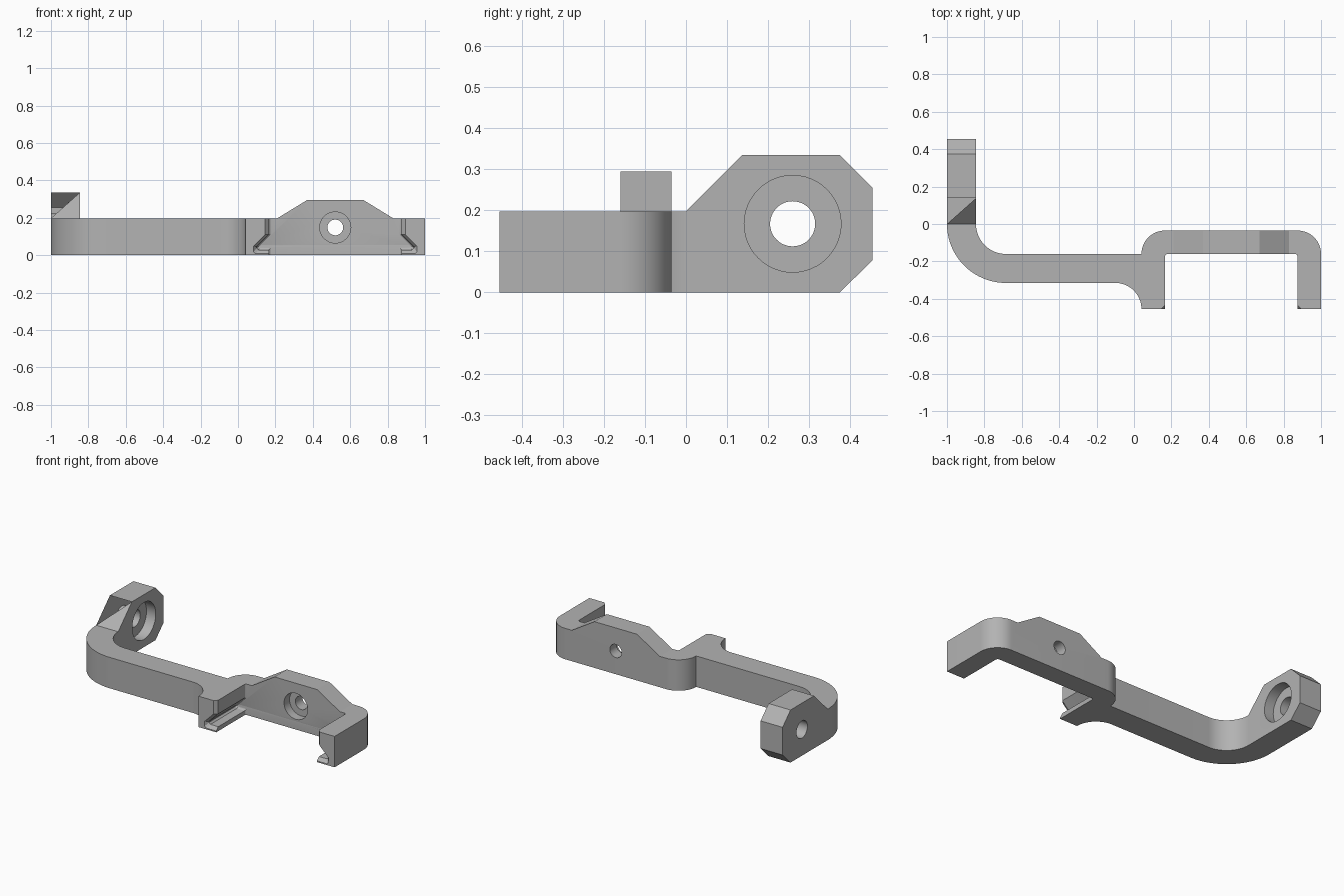
import bpy, bmesh
from math import sin, cos, radians, pi
from mathutils import Matrix

cube = bpy.data.objects.get("Cube")
if cube:
    bpy.data.objects.remove(cube, do_unlink=True)

grey = bpy.data.materials.new("plain grey")
grey.use_nodes = True
grey.diffuse_color = (0.45, 0.45, 0.45, 1)
grey.node_tree.nodes["Principled BSDF"].inputs["Base Color"].default_value = (0.45, 0.45, 0.45, 1)


def arc(cx, cy, r, start, end, steps=16):
    angles = [radians(start + (end - start) * i / steps) for i in range(steps + 1)]
    return [(cx + r * cos(a), cy + r * sin(a)) for a in angles]


def finish(name, bm):
    bmesh.ops.recalc_face_normals(bm, faces=bm.faces)
    mesh = bpy.data.meshes.new(name)
    bm.to_mesh(mesh)
    bm.free()
    mesh.materials.append(grey)
    ob = bpy.data.objects.new(name, mesh)
    bpy.context.collection.objects.link(ob)
    return ob


def loft(name, sections):
    """Skin a list of matching closed 3D rings and cap both ends."""
    bm = bmesh.new()
    rings = [[bm.verts.new(p) for p in s] for s in sections]
    for a, b in zip(rings, rings[1:]):
        for i in range(len(a)):
            j = (i + 1) % len(a)
            bm.faces.new((a[i], a[j], b[j], b[i]))
    bm.faces.new(rings[0])
    bm.faces.new(rings[-1])
    return finish(name, bm)


def prism(name, pts, axis, lo, hi):
    place = {"x": lambda u, v, d: (d, u, v),
             "y": lambda u, v, d: (u, d, v),
             "z": lambda u, v, d: (u, v, d)}[axis]
    return loft(name, [[place(u, v, d) for u, v in pts] for d in (lo, hi)])


def drill(name, u, v, r, axis, lo, hi):
    return prism(name, arc(u, v, r, 0, 352.5, 47), axis, lo, hi)


# Plan outline of the whole bracket
outline = [(-1, 0.455)]
outline += arc(-0.685, 0, 0.315, 180, 270, 20)
outline += arc(-0.1, -0.455, 0.14, 90, 0)
outline += [(1, -0.455)]
outline += arc(0.875, -0.16, 0.125, 0, 90)
outline += arc(0.165, -0.16, 0.125, 90, 180)
outline += arc(-0.685, 0, 0.16, 270, 180)
outline += [(-0.845, 0.455)]
bracket = prism("bracket", outline, "z", 0, 0.335)

# Height profile of the bar, with the raised middle between the jaws
top = [(-1.2, 0.197), (0.21, 0.197), (0.37, 0.295), (0.67, 0.295),
       (0.83, 0.197), (1.2, 0.197), (1.2, 0.5), (-1.2, 0.5)]
cutters = [prism("bar_top_cutter", top, "y", -0.7, 0)]

# Sloped corners of the drilled end pad
corners = {"slope": [(0, 0.197), (0.2, 0.397), (-0.1, 0.397)],
           "upper": [(0.335, 0.375), (0.495, 0.215), (0.495, 0.375)],
           "lower": [(0.335, -0.04), (0.495, 0.118), (0.495, -0.04)]}
for name, pts in corners.items():
    cutters.append(prism(name + "_corner_cutter", pts, "x", -1.2, -0.7))


# Undercut channel between the jaws, flared at the mouth, filleted at the back
def channel(y, e):
    a, b = 0.165 - e, 0.1 - 0.8 * e
    lip = 0.165 - min(e, 0)
    side = [(a, 0.6), (a, 0.11), (b, 0.11 - (a - b)), (b, 0.038 - e),
            (b + 0.01, 0.028 - e), (lip, 0.028 - e), (lip, -0.1)]
    ring = side + [(1.04 - x, z) for x, z in reversed(side)]
    return [(x, y, z) for x, z in ring]


sections = [channel(-0.6, 0.02), channel(-0.455, 0.02), channel(-0.435, 0)]
r = 0.015
for i in range(5):
    t = i / 4 * pi / 2
    sections.append(channel(-0.16 - r + r * sin(t), -r * (1 - cos(t))))
cutters.append(loft("channel_cutter", sections))

# Counterbored screw holes in the bar and the pad
cutters += [
    drill("bar_hole", 0.52, 0.148, 0.042, "y", -0.3, 0.1),
    drill("bar_counterbore", 0.52, 0.148, 0.083, "y", -0.3, -0.105),
    drill("pad_hole", 0.26, 0.167, 0.055, "x", -1.2, -0.7),
    drill("pad_counterbore", 0.26, 0.167, 0.118, "x", -0.91, -0.7),
]

bpy.ops.object.select_all(action="DESELECT")
bpy.context.view_layer.objects.active = bracket
bracket.select_set(True)
for c in cutters:
    c.hide_render = True
    mod = bracket.modifiers.new(c.name, "BOOLEAN")
    mod.operation = "DIFFERENCE"
    mod.solver = "EXACT"
    mod.object = c
    bpy.ops.object.modifier_apply(modifier=mod.name)
for c in cutters:
    bpy.data.objects.remove(c, do_unlink=True)

bpy.ops.object.shade_smooth_by_angle(angle=radians(20))
